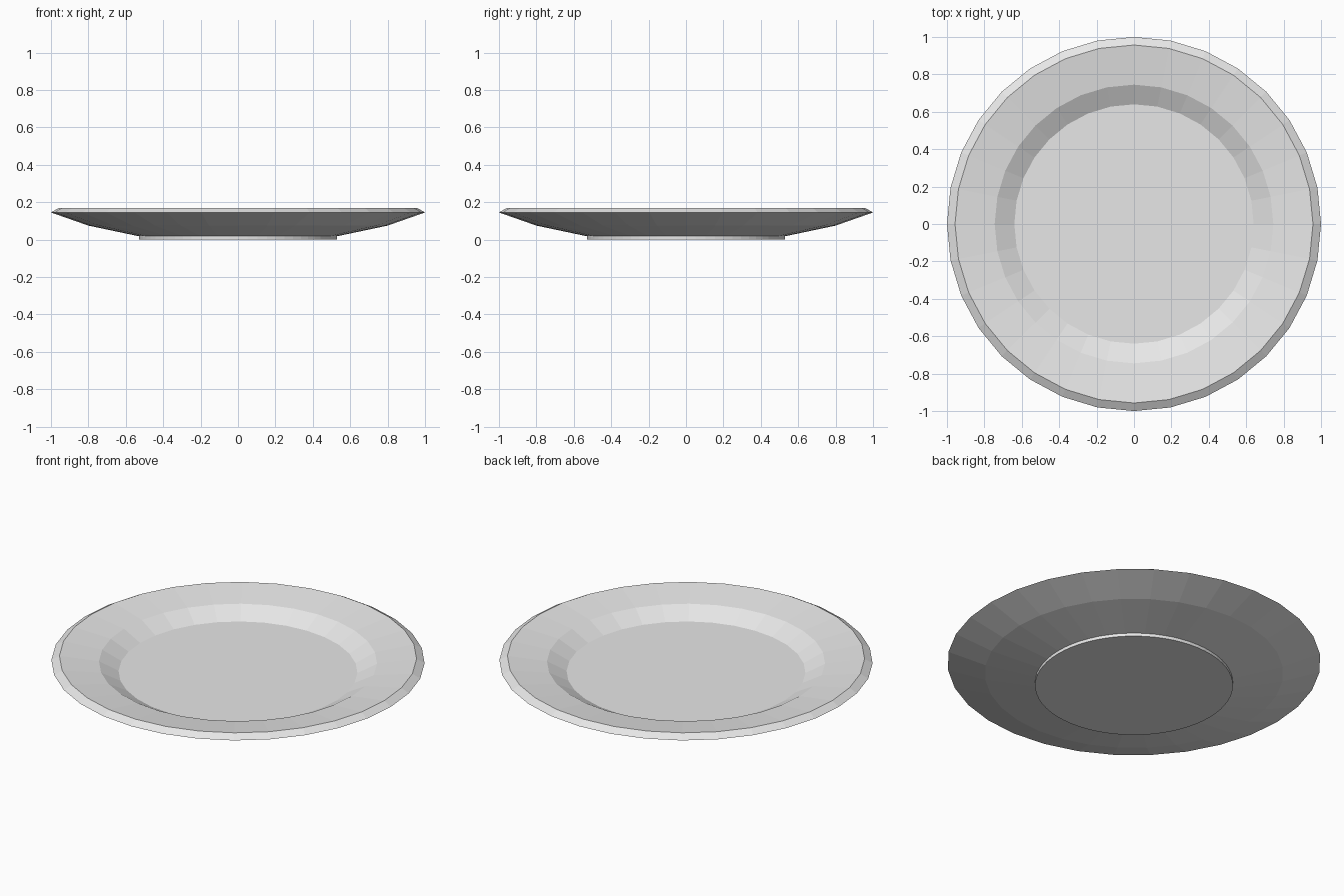
import bpy
import bmesh
from math import cos, sin, tau

cube = bpy.data.objects.get("Cube")
if cube:
    bpy.data.objects.remove(cube)

glaze = bpy.data.materials.new("pale grey glaze")
glaze.use_nodes = True
color = (0.8, 0.8, 0.8, 1)
glaze.diffuse_color = color
glaze.node_tree.nodes["Principled BSDF"].inputs["Base Color"].default_value = color


def lathe(name, profile, sides):
    """Revolve (radius, height) points, listed from bottom to top, and cap both ends."""
    bm = bmesh.new()
    rings = [[bm.verts.new((r * cos(tau * i / sides), r * sin(tau * i / sides), z))
              for i in range(sides)] for r, z in profile]
    for low, high in zip(rings, rings[1:]):
        for i in range(sides):
            j = (i + 1) % sides
            bm.faces.new((low[i], low[j], high[j], high[i]))
    bm.faces.new(rings[0][::-1])
    bm.faces.new(rings[-1])
    mesh = bpy.data.meshes.new(name)
    bm.to_mesh(mesh)
    bm.free()
    mesh.materials.append(glaze)
    obj = bpy.data.objects.new(name, mesh)
    bpy.context.collection.objects.link(obj)
    return obj


# Dish: sloped underside, bevelled rim, wide border and sunken floor
lathe("plate_dish", [(0.52, 0.016), (0.80, 0.075), (1.0, 0.145), (0.957, 0.17),
                     (0.745, 0.14), (0.64, 0.084)], 32)

# Low round foot under the dish
lathe("plate_foot", [(0.53, 0), (0.53, 0.02)], 64)
